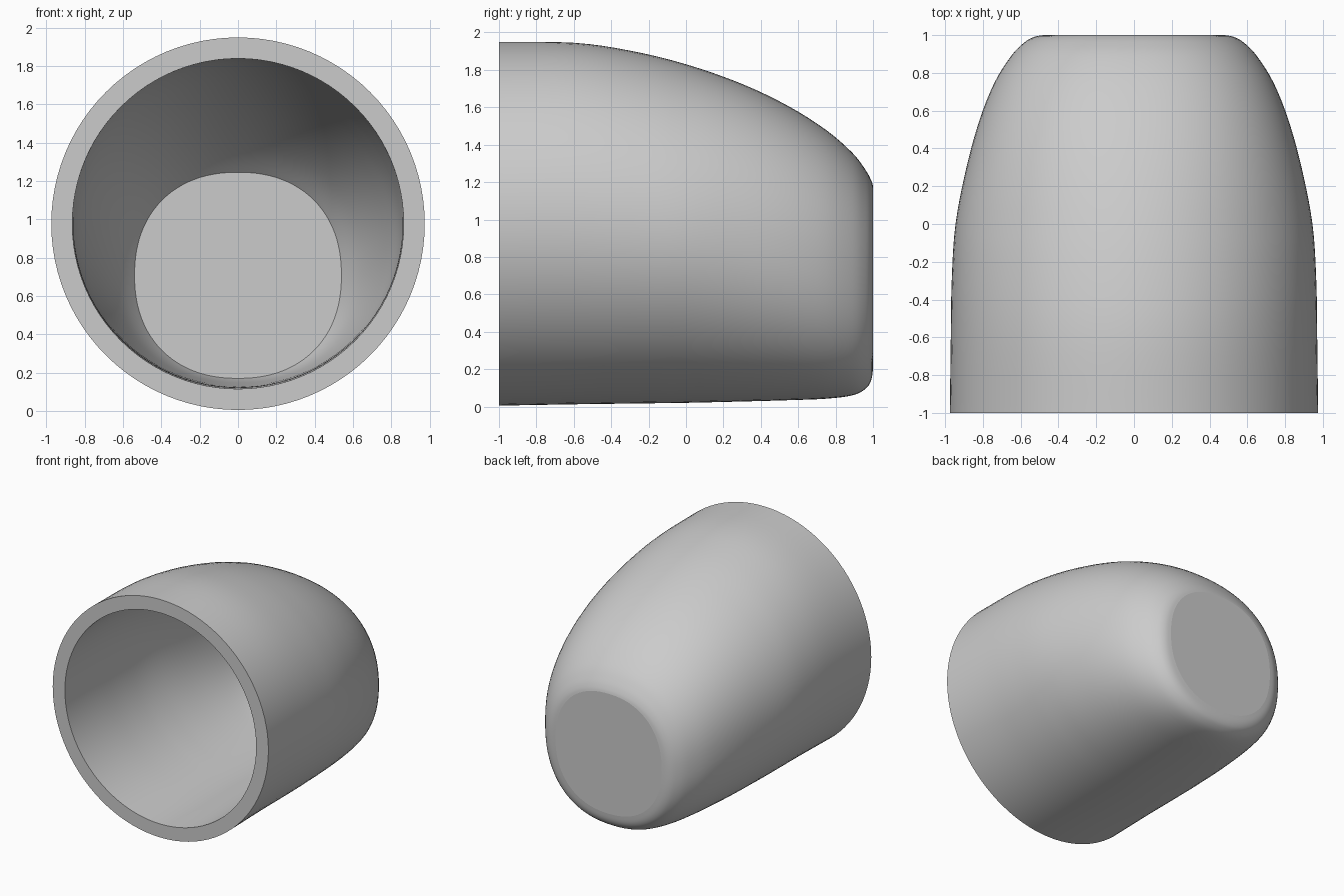
import bpy, bmesh, math
from mathutils import Vector

cube = bpy.data.objects.get("Cube")
if cube:
    bpy.data.objects.remove(cube, do_unlink=True)

SEGMENTS = 96
STEPS = 4
WALL = 0.11

# Stations along the shell: y, top z, bottom z, half width
STATIONS = [Vector(s) for s in (
    (-1, 1.95, .005, .975), (-.6, 1.945, .012, .97), (-.3, 1.903, .016, .965),
    (0, 1.83, .02, .945), (.3, 1.725, .027, .887), (.55, 1.605, .034, .818),
    (.75, 1.478, .042, .738), (.89, 1.356, .06, .65), (.96, 1.265, .095, .582),
    (.99, 1.21, .14, .53), (1, 1.18, .2, .48))]


def smooth_path(points):
    """Catmull-Rom curve through the stations."""
    pts = [2 * points[0] - points[1]] + points + [points[-1]]
    path = []
    for a, b, c, d in zip(pts, pts[1:], pts[2:], pts[3:]):
        for i in range(STEPS):
            t = i / STEPS
            path.append((2 * b + (c - a) * t + (2 * a - 5 * b + 4 * c - d) * t ** 2
                         + (3 * b - a - 3 * c + d) * t ** 3) / 2)
    return path + [points[-1]]


def add_ring(bm, station, inset):
    """Rounded section, slightly squarer towards the closed end."""
    y, top, bottom, half = station
    power = 2 / (2 + 0.25 * max(0, min(1, y)))
    mid, height = (top + bottom) / 2, (top - bottom) / 2 - inset
    ring = []
    for i in range(SEGMENTS):
        a = math.tau * i / SEGMENTS
        c, s = math.cos(a), math.sin(a)
        ring.append(bm.verts.new((
            math.copysign(abs(c) ** power, c) * (half - inset), y,
            mid + math.copysign(abs(s) ** power, s) * height)))
    return ring


# One closed loft: inner floor, inner wall, front rim, outer wall, back end
path = smooth_path(STATIONS)
inner = [s for s in path if s[0] <= 1 - WALL + 0.001]
bm = bmesh.new()
rings = [add_ring(bm, s, WALL) for s in reversed(inner)]
rings += [add_ring(bm, s, 0) for s in path]
for r, q in zip(rings, rings[1:]):
    for i in range(SEGMENTS):
        j = (i + 1) % SEGMENTS
        bm.faces.new((r[i], r[j], q[j], q[i]))
bm.faces.new(rings[0])
bm.faces.new(rings[-1])
bmesh.ops.recalc_face_normals(bm, faces=bm.faces)
mesh = bpy.data.meshes.new("hollow_shell")
bm.to_mesh(mesh)
bm.free()
shell = bpy.data.objects.new("hollow_shell", mesh)
bpy.context.collection.objects.link(shell)

# Plain grey material
grey = bpy.data.materials.new("plain_grey")
grey.use_nodes = True
colour = (0.6, 0.6, 0.6, 1)
grey.diffuse_color = colour
grey.node_tree.nodes["Principled BSDF"].inputs["Base Color"].default_value = colour
mesh.materials.append(grey)

# Smooth walls, flat end faces
bpy.context.view_layer.objects.active = shell
shell.select_set(True)
bpy.ops.object.shade_smooth_by_angle(angle=math.radians(35))
for face in mesh.polygons:
    if len(face.vertices) > 4:
        face.use_smooth = False
